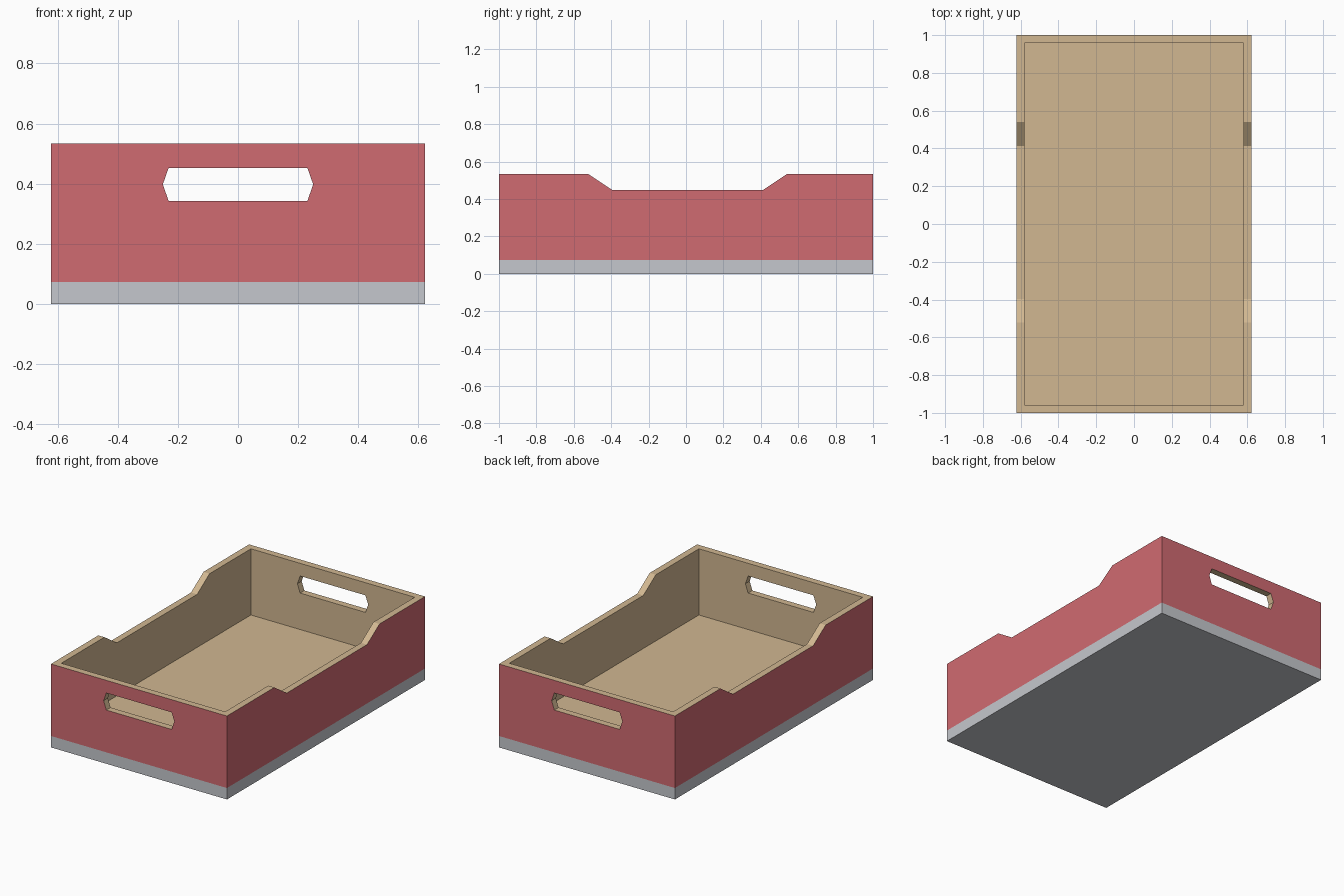
import bpy, bmesh
from mathutils import Vector

if "Cube" in bpy.data.objects:
    bpy.data.objects.remove(bpy.data.objects["Cube"])

W, L, H = 0.622, 1.0, 0.533      # half width, half length, height
T, FLOOR, BAND = 0.043, 0.11, 0.073


def material(name, color):
    m = bpy.data.materials.new(name)
    m.diffuse_color = (*color, 1)
    m.use_nodes = True
    m.node_tree.nodes["Principled BSDF"].inputs["Base Color"].default_value = m.diffuse_color
    return m


def prism(name, profile, axis):
    """Extrude a closed 3D profile along an axis vector."""
    bm = bmesh.new()
    face = bm.faces.new([bm.verts.new(p) for p in profile])
    ext = bmesh.ops.extrude_face_region(bm, geom=[face], use_keep_orig=True)
    verts = [g for g in ext["geom"] if isinstance(g, bmesh.types.BMVert)]
    bmesh.ops.translate(bm, verts=verts, vec=axis)
    bmesh.ops.recalc_face_normals(bm, faces=bm.faces)
    me = bpy.data.meshes.new(name)
    bm.to_mesh(me)
    bm.free()
    ob = bpy.data.objects.new(name, me)
    bpy.context.collection.objects.link(ob)
    return ob


def rect(x, y, z):
    return [(-x, -y, z), (x, -y, z), (x, y, z), (-x, y, z)]


# Solid tray block
tray = prism("tray", rect(W, L, 0), (0, 0, H))

# Cutters: inside space, side dips, end handle slots
dip = [(-0.65, 0.535), (-0.522, H), (-0.396, 0.449), (0.414, 0.449), (0.54, H)]
k = 0.3
slope = 0.126 / (H - 0.449)
dip = [(-0.396, 0.449), (0.414, 0.449),
       (0.414 + k * slope, 0.449 + k), (-0.396 - k * slope, 0.449 + k)]
slot = [(-0.25, 0.398), (-0.231, 0.343), (0.231, 0.343),
        (0.25, 0.398), (0.231, 0.452), (-0.231, 0.452)]
cutters = [
    prism("inside_cutter", rect(W - T, L - T, FLOOR), (0, 0, 1)),
    prism("side_dip_cutter", [(-1, y, z) for y, z in dip], (2, 0, 0)),
    prism("handle_slot_cutter", [(x, -1.5, z) for x, z in slot], (0, 3, 0)),
]
for c in cutters:
    mod = tray.modifiers.new(c.name, "BOOLEAN")
    mod.operation, mod.solver, mod.object = "DIFFERENCE", "EXACT", c
bpy.context.view_layer.update()
mesh = bpy.data.meshes.new_from_object(
    tray.evaluated_get(bpy.context.evaluated_depsgraph_get()))
tray.modifiers.clear()
tray.data = mesh
for c in cutters:
    bpy.data.objects.remove(c)

# Colours: red outside, grey base band and underside, tan inside and cut edges
mesh.materials.clear()
for m in (material("bare_wood", (0.64, 0.475, 0.285)),
          material("red_paint", (0.63, 0.145, 0.165)),
          material("grey_paint", (0.56, 0.575, 0.61))):
    mesh.materials.append(m)
bm = bmesh.new()
bm.from_mesh(mesh)
bmesh.ops.bisect_plane(bm, geom=bm.verts[:] + bm.edges[:] + bm.faces[:],
                       plane_co=(0, 0, BAND), plane_no=(0, 0, 1))
for f in bm.faces:
    f.smooth = False
    outside = (all(abs(abs(v.co.x) - W) < 1e-4 for v in f.verts)
               and abs(f.normal.x) > 0.9) or \
              (all(abs(abs(v.co.y) - L) < 1e-4 for v in f.verts)
               and abs(f.normal.y) > 0.9)
    if f.calc_center_median().z < BAND:
        f.material_index = 2
    else:
        f.material_index = 1 if outside else 0
bm.to_mesh(mesh)
bm.free()
